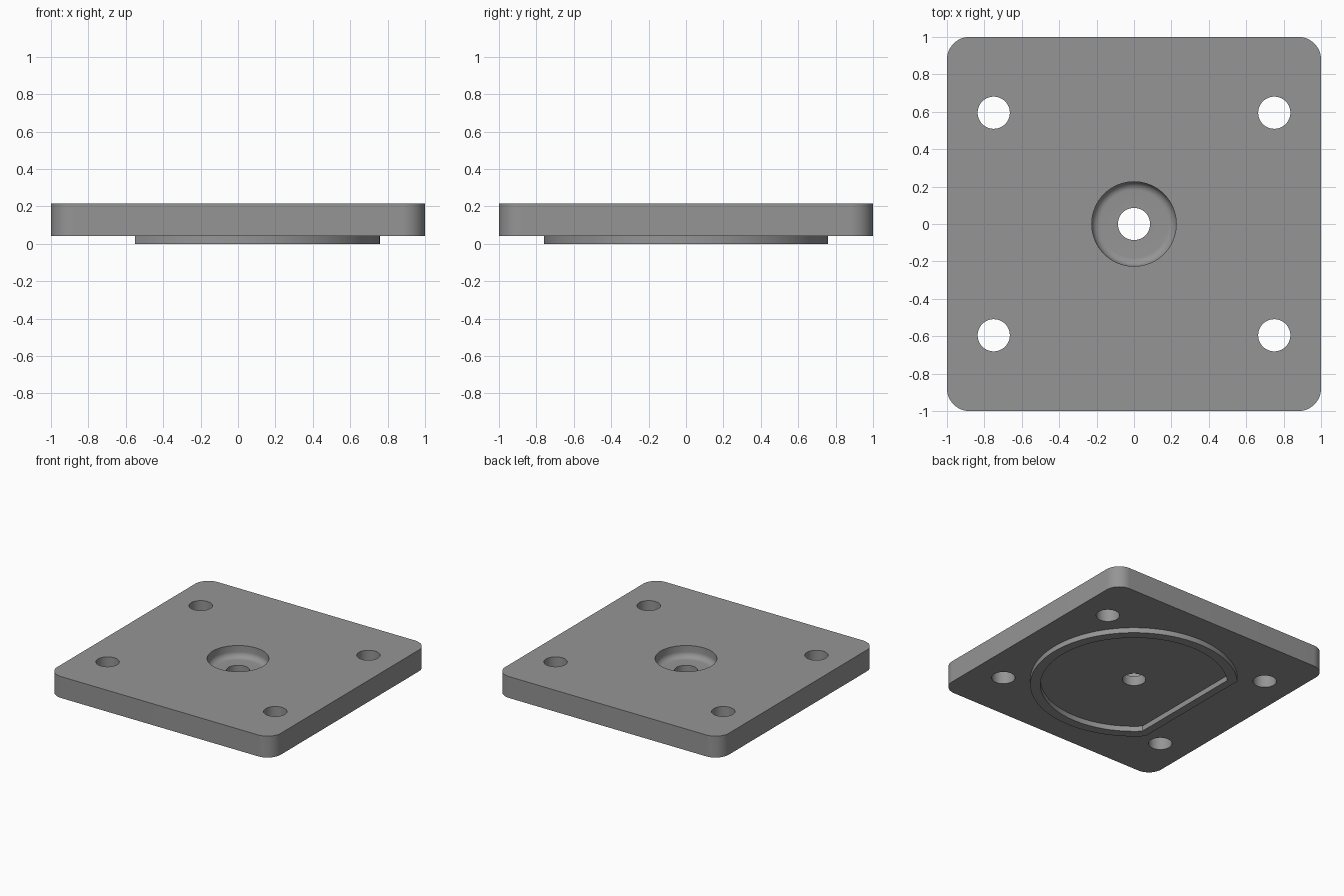
import bpy, bmesh, math

if "Cube" in bpy.data.objects:
    bpy.data.objects.remove(bpy.data.objects["Cube"])

BOTTOM, TOP = 0.042, 0.215      # plate faces
FLOOR = 0.12                    # counterbore floor

grey = bpy.data.materials.new("plain grey")
grey.diffuse_color = (0.3, 0.3, 0.3, 1)
grey.use_nodes = True
grey.node_tree.nodes["Principled BSDF"].inputs["Base Color"].default_value = grey.diffuse_color


def make_object(name, bm):
    bmesh.ops.recalc_face_normals(bm, faces=bm.faces)
    mesh = bpy.data.meshes.new(name)
    bm.to_mesh(mesh)
    bm.free()
    mesh.materials.append(grey)
    obj = bpy.data.objects.new(name, mesh)
    bpy.context.collection.objects.link(obj)
    return obj


def arc(cx, cy, r, start, end, n):
    return [(cx + r * math.cos(start + (end - start) * i / n),
             cy + r * math.sin(start + (end - start) * i / n)) for i in range(n + 1)]


def loft(bm, rings):
    """Closed solid through rings of equal point count, given as (points, z)."""
    loops = [[bm.verts.new((x, y, z)) for x, y in pts] for pts, z in rings]
    n = len(loops[0])
    for a, b in zip(loops, loops[1:]):
        for i in range(n):
            bm.faces.new((a[i], a[(i + 1) % n], b[(i + 1) % n], b[i]))
    bm.faces.new(loops[0])
    bm.faces.new(loops[-1])


def circle(cx, cy, r, n=64):
    return arc(cx, cy, r, 0, math.tau, n)[:-1]


# Square plate with rounded corners
R = 0.12
outline = []
for k, (sx, sy) in enumerate([(1, 1), (-1, 1), (-1, -1), (1, -1)]):
    outline += arc(sx * (1 - R), sy * (1 - R), R, k * math.pi / 2, (k + 1) * math.pi / 2, 16)
bm = bmesh.new()
loft(bm, [(outline, BOTTOM), (outline, TOP)])
plate = make_object("plate", bm)

# Cutter for the four bolt holes and the centre hole
bm = bmesh.new()
for x, y in [(0, 0), (0.75, 0.595), (-0.75, 0.595), (-0.75, -0.595), (0.75, -0.595)]:
    loft(bm, [(circle(x, y, 0.086), -0.1), (circle(x, y, 0.086), 0.4)])
holes = make_object("hole_cutter", bm)

# Cutter for the counterbore with a rounded floor edge
F, CR = 0.045, 0.226
bm = bmesh.new()
rings = [(circle(0, 0, CR - F + F * math.sin(a)), FLOOR + F - F * math.cos(a))
         for a in (math.pi / 2 * i / 8 for i in range(9))]
loft(bm, rings + [(circle(0, 0, CR), 0.4)])
bore = make_object("counterbore_cutter", bm)

for cutter in (bore, holes):
    mod = plate.modifiers.new("cut", 'BOOLEAN')
    mod.operation, mod.solver, mod.object = 'DIFFERENCE', 'EXACT', cutter
bpy.context.view_layer.objects.active = plate
plate.select_set(True)
for mod in list(plate.modifiers):
    bpy.ops.object.modifier_apply(modifier=mod.name)
for cutter in (bore, holes):
    bpy.data.objects.remove(cutter)


# D-shaped rim under the plate, open where it meets the plate
def d_shape(r, flat):
    a = math.acos(flat / r)
    return arc(0, 0, r, -a, a, 96)


bm = bmesh.new()
outer, inner = d_shape(0.76, -0.55), d_shape(0.685, -0.485)
loops = [[bm.verts.new((x, y, z)) for x, y in pts]
         for pts, z in [(outer, BOTTOM), (outer, 0), (inner, 0), (inner, BOTTOM)]]
n = len(outer)
for a, b in zip(loops, loops[1:]):
    for i in range(n):
        j = (i + 1) % n
        bm.faces.new((a[i], a[j], b[j], b[i]))
rim = make_object("locating_rim", bm)

# Smooth the round walls, keep the edges sharp
for obj in (plate, rim):
    bpy.ops.object.select_all(action='DESELECT')
    obj.select_set(True)
    bpy.context.view_layer.objects.active = obj
    bpy.ops.object.shade_smooth_by_angle(angle=math.radians(30))
